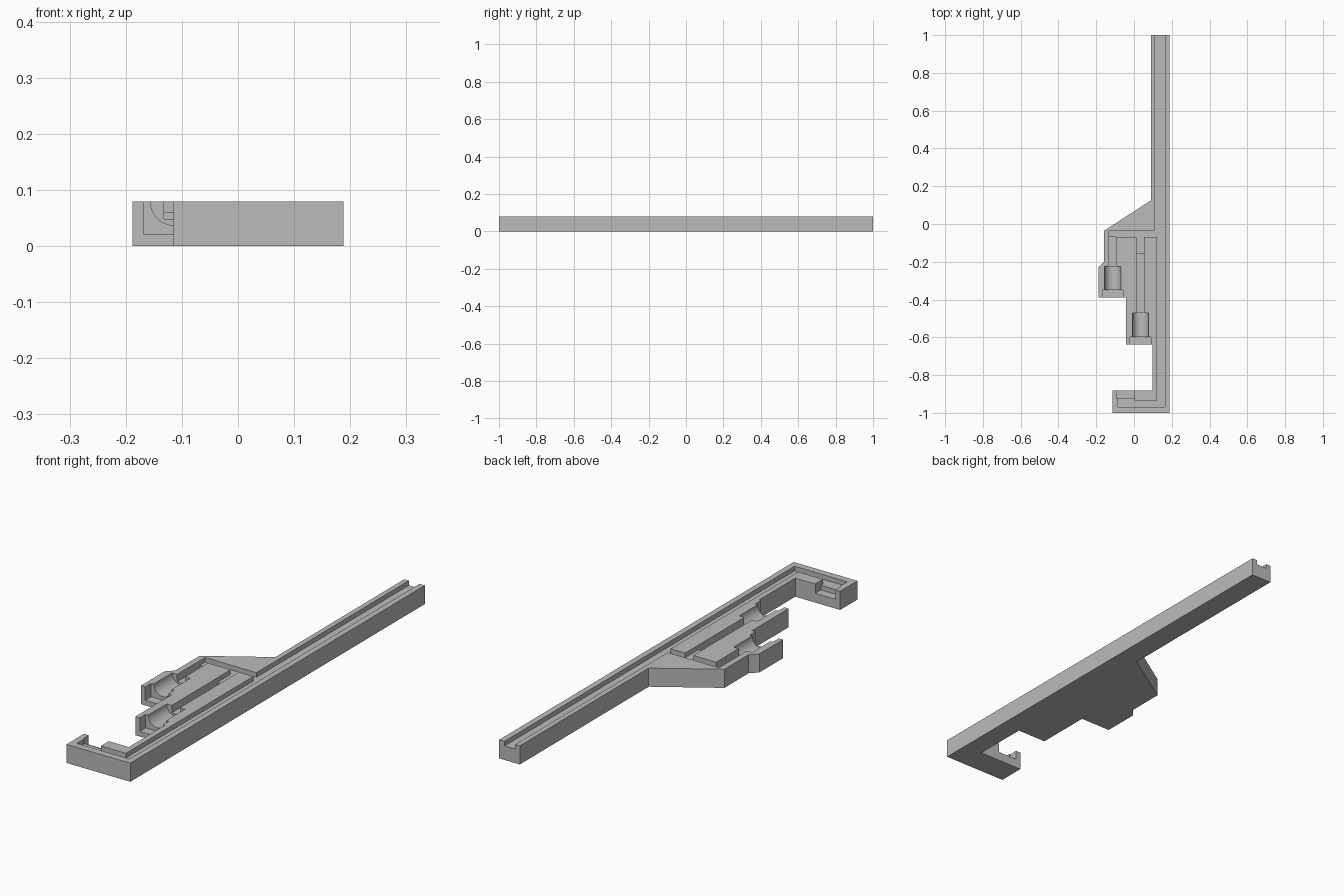
import bpy, bmesh, math
from mathutils import Matrix

cube = bpy.data.objects.get("Cube")
if cube:
    bpy.data.objects.remove(cube, do_unlink=True)

TOP, OVER = 0.08, 0.12

grey = bpy.data.materials.new("plain grey")
grey.use_nodes = True
COLOR = (0.5, 0.5, 0.5, 1)
grey.diffuse_color = COLOR
grey.node_tree.nodes["Principled BSDF"].inputs["Base Color"].default_value = COLOR


def finish(name, bm):
    bmesh.ops.recalc_face_normals(bm, faces=bm.faces)
    mesh = bpy.data.meshes.new(name)
    bm.to_mesh(mesh)
    bm.free()
    mesh.materials.append(grey)
    obj = bpy.data.objects.new(name, mesh)
    bpy.context.collection.objects.link(obj)
    return obj


def prism(name, outline, z0, z1):
    bm = bmesh.new()
    face = bm.faces.new([bm.verts.new((x, y, z0)) for x, y in outline])
    ext = bmesh.ops.extrude_face_region(bm, geom=[face])
    verts = [v for v in ext["geom"] if isinstance(v, bmesh.types.BMVert)]
    bmesh.ops.translate(bm, verts=verts, vec=(0, 0, z1 - z0))
    return finish(name, bm)


def box(name, x0, x1, y0, y1, z0):
    return prism(name, [(x0, y0), (x1, y0), (x1, y1), (x0, y1)], z0, OVER)


def barrel(name, x, y0, y1, r):
    bm = bmesh.new()
    turn = Matrix.Translation((x, (y0 + y1) / 2, TOP)) @ Matrix.Rotation(math.pi / 2, 4, 'X')
    bmesh.ops.create_cone(bm, cap_ends=True, segments=48, radius1=r, radius2=r,
                          depth=y1 - y0, matrix=turn)
    return finish(name, bm)


# Long bar with angled shoulder, two stepped arms and an end hook
body = prism("bracket_body", [
    (0.188, 1), (0.09, 1), (0.09, 0.125), (-0.158, -0.035), (-0.158, -0.2),
    (-0.188, -0.23), (-0.188, -0.39), (-0.042, -0.39), (-0.042, -0.637),
    (0.098, -0.637), (0.098, -0.882), (-0.115, -0.882), (-0.115, -1),
    (0.188, -1)], 0, TOP)

# Shallow connected wire channel
cutters = [prism("channel_cutter", [
    (0.163, 1.05), (0.112, 1.05), (0.112, -0.035), (-0.132, -0.035),
    (-0.132, -0.07), (0.014, -0.07), (0.014, -0.16), (0.053, -0.16),
    (0.053, -0.07), (0.122, -0.07), (0.122, -0.935), (0.003, -0.935),
    (0.003, -0.85), (-0.087, -0.85), (-0.087, -0.97), (0.163, -0.97)], 0.06, OVER)]

# Each socket: deep channel, round barrel and square flange pocket
for x, front, channel_end in ((-0.113, -0.39, -0.07), (0.034, -0.637, -0.16)):
    cutters += [
        box("feed_cutter", x - 0.019, x + 0.019, front + 0.1, channel_end, 0.048),
        barrel("barrel_cutter", x, front + 0.03, front + 0.166, 0.043),
        box("flange_cutter", x - 0.055, x + 0.055, front - 0.05, front + 0.04, 0.022)]

# Pocket in the hook
cutters.append(box("hook_pocket_cutter", -0.092, 0.003, -0.92, -0.85, 0.04))

bpy.context.view_layer.objects.active = body
body.select_set(True)
for cutter in cutters:
    mod = body.modifiers.new("cut", 'BOOLEAN')
    mod.operation = 'DIFFERENCE'
    mod.solver = 'EXACT'
    mod.object = cutter
    bpy.ops.object.modifier_apply(modifier=mod.name)
    bpy.data.objects.remove(cutter, do_unlink=True)

bpy.ops.object.shade_smooth_by_angle(angle=math.radians(30))
